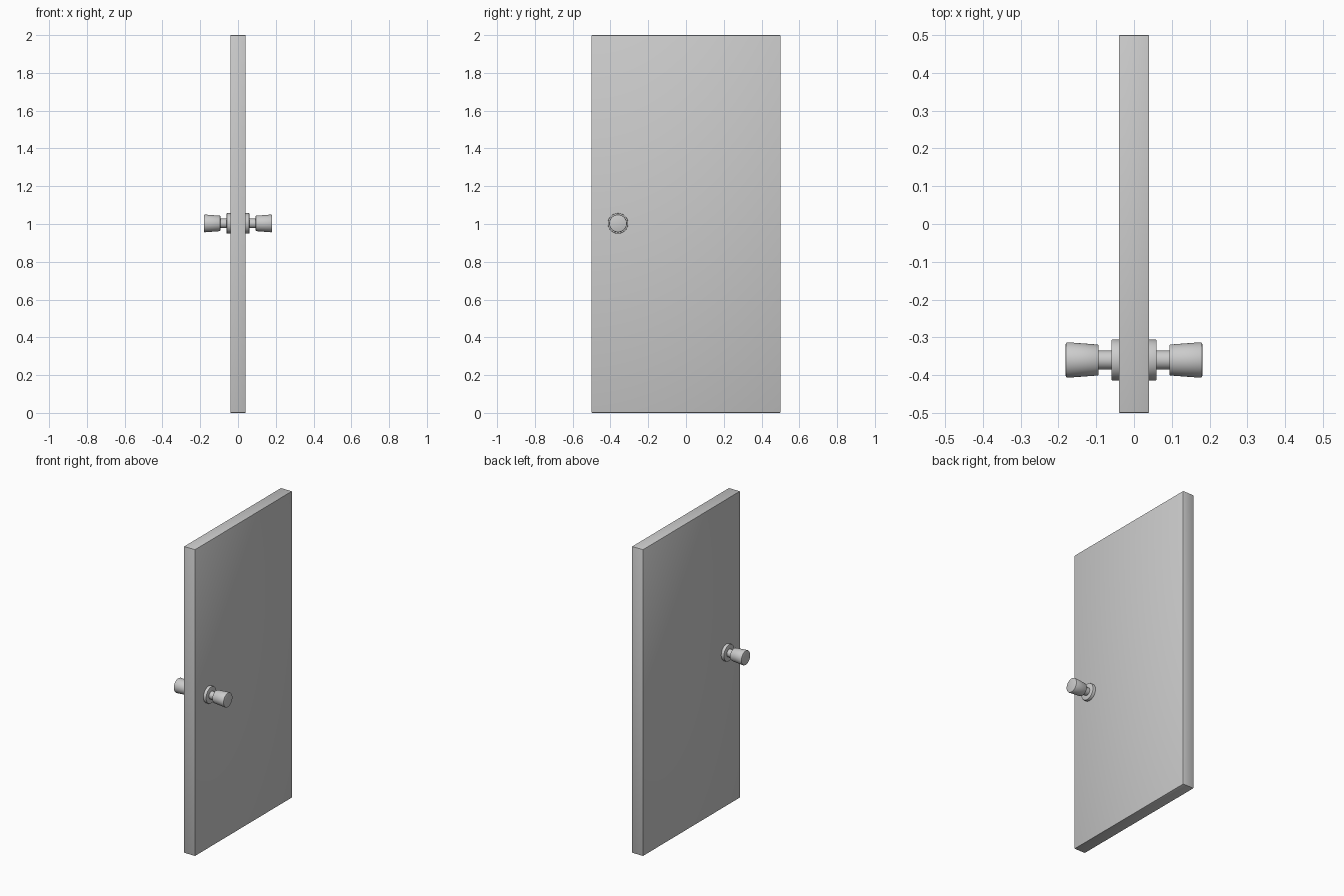
import bpy, bmesh, math
from mathutils import Matrix, Vector

if "Cube" in bpy.data.objects:
    bpy.data.objects.remove(bpy.data.objects["Cube"])

KNOB_Y, KNOB_Z = -0.36, 1.003


def finish(name, bm):
    bmesh.ops.recalc_face_normals(bm, faces=bm.faces)
    me = bpy.data.meshes.new(name)
    bm.to_mesh(me)
    bm.free()
    ob = bpy.data.objects.new(name, me)
    bpy.context.collection.objects.link(ob)
    bpy.ops.object.select_all(action='DESELECT')
    ob.select_set(True)
    bpy.context.view_layer.objects.active = ob
    bpy.ops.object.shade_smooth_by_angle(angle=math.radians(30))
    return ob


def turned(name, profile, side):
    """Lathe (x, radius) points about the knob axis, on one side of the door."""
    bm = bmesh.new()
    pts = [(profile[0][0], 0)] + profile + [(profile[-1][0], 0)]
    verts = [bm.verts.new((side * x, 0, r)) for x, r in pts]
    edges = [bm.edges.new(p) for p in zip(verts, verts[1:])]
    bmesh.ops.spin(bm, geom=verts + edges, cent=(0, 0, 0), axis=(1, 0, 0),
                   angle=math.tau, steps=48)
    bmesh.ops.remove_doubles(bm, verts=bm.verts, dist=1e-5)
    bmesh.ops.translate(bm, verts=bm.verts, vec=(0, KNOB_Y, KNOB_Z))
    return finish(name, bm)


# Door slab with slightly eased edges
bm = bmesh.new()
bmesh.ops.create_cube(bm, size=1, matrix=Matrix.Translation((0, 0, 1))
                      @ Matrix.Diagonal((0.08, 1.0, 2.0, 1)))
bmesh.ops.bevel(bm, geom=bm.edges[:], offset=0.003, segments=2,
                profile=0.5, affect='EDGES')
finish("door_panel", bm)

# Matching hardware on both faces
for label, side in (("left", -1), ("right", 1)):
    # Round backplate
    turned(f"backplate_{label}",
           [(0.035, 0.054), (0.057, 0.054), (0.0591, 0.0531), (0.06, 0.051)], side)
    # Neck
    turned(f"neck_{label}", [(0.05, 0.025), (0.105, 0.025)], side)
    # Tapered knob
    turned(f"knob_{label}",
           [(0.0935, 0.037), (0.0945, 0.0395), (0.097, 0.041),
            (0.176, 0.047), (0.1795, 0.0455), (0.181, 0.042)], side)
